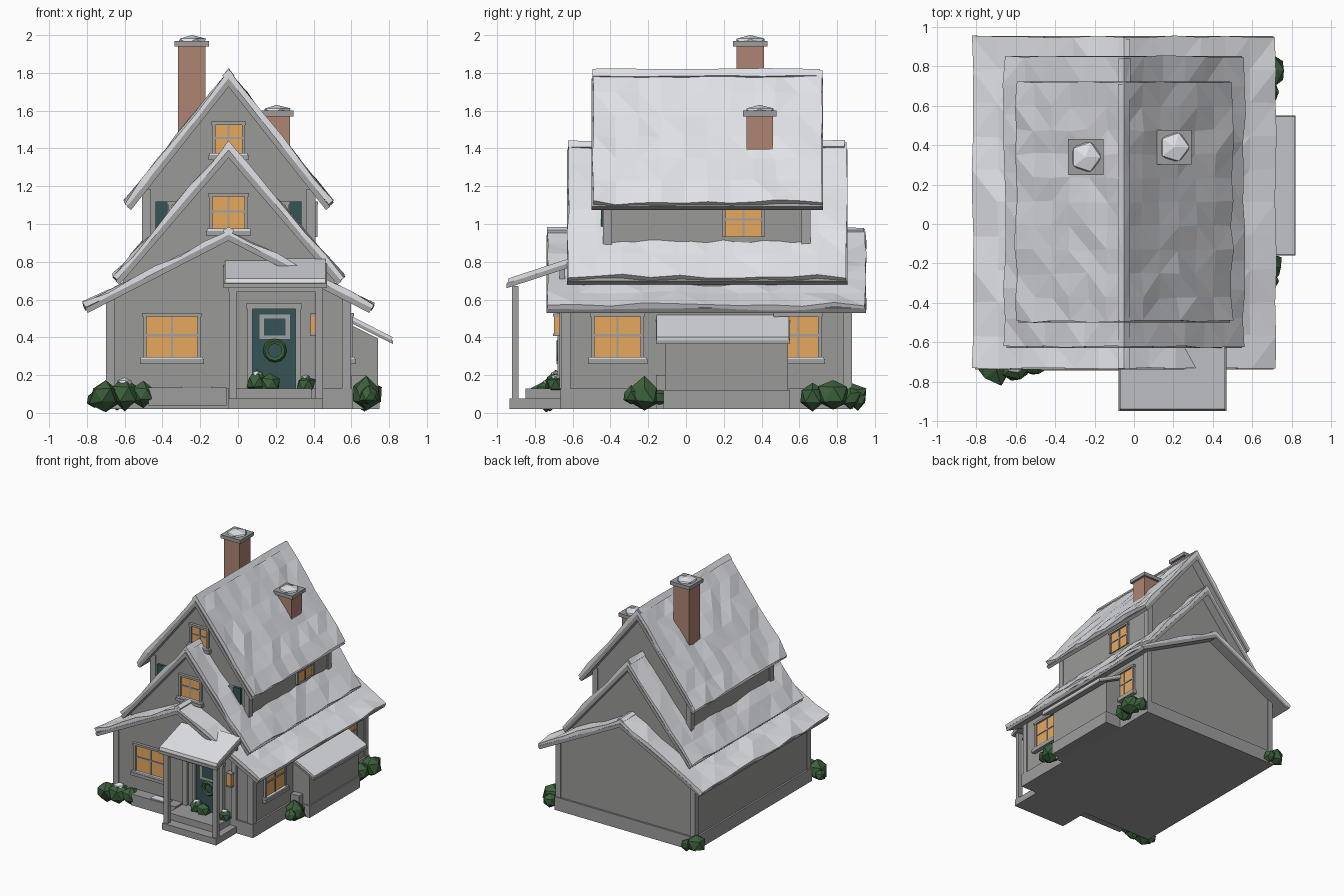
import bpy, bmesh, math, random
from mathutils import Vector

if "Cube" in bpy.data.objects:
    bpy.data.objects.remove(bpy.data.objects["Cube"])
random.seed(4)
CX = -0.05  # ridge line of all three gables


def mat(name, r, g, b):
    m = bpy.data.materials.new(name)
    m.diffuse_color = (r, g, b, 1)
    m.use_nodes = True
    m.node_tree.nodes["Principled BSDF"].inputs["Base Color"].default_value = m.diffuse_color
    return m


SNOW = mat("snow", 0.78, 0.79, 0.83)
WALL = mat("wall grey", 0.32, 0.32, 0.31)
TRIM = mat("trim grey", 0.36, 0.36, 0.36)
STONE = mat("stone grey", 0.34, 0.34, 0.34)
BRICK = mat("brick", 0.42, 0.23, 0.17)
GLOW = mat("window glow", 0.92, 0.45, 0.13)
TEAL = mat("door teal", 0.038, 0.088, 0.095)
LEAF = mat("leaf green", 0.045, 0.12, 0.045)


def finish(name, bm, m):
    bmesh.ops.recalc_face_normals(bm, faces=bm.faces)
    me = bpy.data.meshes.new(name)
    bm.to_mesh(me)
    bm.free()
    me.materials.append(m)
    ob = bpy.data.objects.new(name, me)
    bpy.context.collection.objects.link(ob)
    return ob


def prism(name, pts, axis, a0, a1, m):
    """Extrude a 2D profile along x (pts = y,z) or along y (pts = x,z)."""
    bm = bmesh.new()
    put = (lambda p, a: (a, p[0], p[1])) if axis == "x" else (lambda p, a: (p[0], a, p[1]))
    lo = [bm.verts.new(put(p, a0)) for p in pts]
    hi = [bm.verts.new(put(p, a1)) for p in pts]
    bm.faces.new(lo)
    bm.faces.new(hi)
    n = len(pts)
    for i in range(n):
        j = (i + 1) % n
        bm.faces.new((lo[i], lo[j], hi[j], hi[i]))
    return finish(name, bm, m)


def box(name, x0, x1, y0, y1, z0, z1, m):
    return prism(name, [(x0, z0), (x1, z0), (x1, z1), (x0, z1)], "y", y0, y1, m)


def plate(name, face, u0, u1, z0, z1, d0, d1, m):
    """Box on a wall; face = (axis, wall position, outward sign)."""
    ax, p, s = face
    a, b = sorted((p + s * d0, p + s * d1))
    if ax == "y":
        return box(name, u0, u1, a, b, z0, z1, m)
    return box(name, a, b, u0, u1, z0, z1, m)


def window(name, face, u0, u1, z0, z1, sill=True):
    f, t = 0.018, 0.006
    c, zc = (u0 + u1) / 2, z0 + (z1 - z0) * 0.55
    plate(name + "_glass", face, u0, u1, z0, z1, -0.005, 0.008, GLOW)
    for k, u in enumerate((u0 - f, u1)):
        plate(f"{name}_side_{k}", face, u, u + f, z0, z1, -0.005, 0.02, TRIM)
    plate(name + "_head", face, u0 - f - .005, u1 + f + .005, z1, z1 + f, -0.005, 0.024, TRIM)
    plate(name + "_bar_v", face, c - t, c + t, z0, z1, 0, 0.014, TRIM)
    plate(name + "_bar_h", face, u0, u1, zc - t, zc + t, 0, 0.014, TRIM)
    if sill:
        plate(name + "_sill", face, u0 - .035, u1 + .035, z0 - .032, z0 - .006, -0.005, 0.035, TRIM)
        plate(name + "_sill_snow", face, u0 - .03, u1 + .03, z0 - .006, z0 + .006, -0.005, 0.03, SNOW)


def roof(name, zr, w, ze, y0, y1, t, m, jit=0.0, nu=1, ny=1):
    """Chevron slab swept along y; the top surface may be lumpy."""
    th = math.atan2(zr - ze, w)
    s, c = math.sin(th), math.cos(th)
    bm = bmesh.new()
    top, bot = [], []
    for j in range(ny + 1):
        y = y0 + (y1 - y0) * j / ny
        rt, rb = [], []
        for i in range(-nu, nu + 1):
            a = i / nu
            n = Vector((math.copysign(s, a) if i else 0, 0, c if i else 1))
            d = n * random.uniform(-jit, jit)
            dy = random.uniform(-jit, jit) * 0.6
            sag = Vector((0, 0, random.uniform(-jit, jit))) if abs(i) == nu else Vector()
            rt.append(bm.verts.new(Vector((CX + a * w, y + dy, zr - abs(a) * (zr - ze))) + d + sag))
            zb = zr - t / c
            rb.append(bm.verts.new(Vector((CX + a * (w - t * s), y + dy, zb - abs(a) * (zb - ze + t * c))) + sag))
        top.append(rt)
        bot.append(rb)
    k = 2 * nu
    for j in range(ny):
        for i in range(k):
            for g in (top, bot):
                bm.faces.new((g[j][i], g[j][i + 1], g[j + 1][i + 1], g[j + 1][i]))
        for i in (0, k):
            bm.faces.new((top[j][i], top[j + 1][i], bot[j + 1][i], bot[j][i]))
    for j in (0, ny):
        for i in range(k):
            bm.faces.new((top[j][i], top[j][i + 1], bot[j][i + 1], bot[j][i]))
    bmesh.ops.triangulate(bm, faces=bm.faces)
    return finish(name, bm, m)


def lump(name, x, y, z, rx, ry, rz, m, jit=0.18):
    bm = bmesh.new()
    bmesh.ops.create_icosphere(bm, subdivisions=1, radius=1)
    for v in bm.verts:
        v.co *= 1 + random.uniform(-jit, jit)
        v.co = Vector((x + v.co.x * rx, y + v.co.y * ry, z + v.co.z * rz))
    return finish(name, bm, m)


# Three nested gables: walls, roof boards, lumpy snow, ridge caps, corner posts
# name, wall half width, z0, apex, wall y0, y1 | roof ridge, half width, eave, y0, y1
gables = [
    ("lower", 0.64, 0.12, 0.925, -0.65, 0.87, 0.97, 0.77, 0.575, -0.735, 0.95),
    ("middle", 0.56, 0.55, 1.37, -0.55, 0.78, 1.43, 0.61, 0.72, -0.625, 0.85),
    ("upper", 0.45, 0.70, 1.745, -0.43, 0.65, 1.81, 0.55, 1.115, -0.495, 0.72),
]
for nm, hw, z0, za, wy0, wy1, zr, w, ze, ry0, ry1 in gables:
    m = (zr - ze) / w
    zs = za - hw * m
    prism(nm + "_walls", [(CX - hw, z0), (CX + hw, z0), (CX + hw, zs), (CX, za), (CX - hw, zs)], "y", wy0, wy1, WALL)
    c = 1 / math.hypot(1, m)
    dz = 0.024 / c
    roof(nm + "_roof_boards", zr - dz, w - .012, ze - dz + .012 * m, ry0 - .004, ry1 + .004, 0.028, TRIM)
    roof(nm + "_roof_snow", zr, w, ze, ry0, ry1, 0.026, SNOW, 0.011, 6, 10)
    roof(nm + "_ridge_snow", zr + .012, 0.03, zr + .012 - .03 * m, ry0, ry1 - .01, 0.02, SNOW, 0.003, 1, 8)
    if nm != "middle":
        for sx in (-1, 1):
            for yy, sy in ((wy0, -1), (wy1, 1)):
                px, py = CX + sx * (hw - .015), yy - sy * .015
                box(nm + "_corner_post", px - .024, px + .024, py - .024, py + .024, z0, zs + .005, TRIM)

# Foundation, front ledge and porch steps
box("foundation", -0.705, 0.605, -0.665, 0.885, 0.02, 0.13, STONE)
box("front_ledge", -0.475, -0.06, -0.745, -0.65, 0.04, 0.135, STONE)
box("porch_step_low", -0.05, 0.45, -0.935, -0.65, 0.02, 0.075, STONE)
box("porch_step_high", -0.05, 0.39, -0.85, -0.65, 0.07, 0.13, STONE)
box("ledge_snow", -0.3, -0.14, -0.735, -0.67, 0.133, 0.143, SNOW)

# Porch roof, beam and posts
prism("porch_roof_board", [(-0.95, .66), (-0.63, .765), (-0.63, .79), (-0.95, .685)], "x", -0.078, 0.47, TRIM)
prism("porch_roof_snow", [(-0.945, .687), (-0.62, .793), (-0.62, .817), (-0.94, .712)], "x", -0.07, 0.463, SNOW)
box("porch_beam", -0.05, 0.45, -0.92, -0.89, 0.64, 0.672, TRIM)
for k, x in enumerate((-0.027, 0.43)):
    box(f"porch_post_{k}", x - .02, x + .02, -0.922, -0.887, 0.07, 0.67, TRIM)
    box(f"porch_wall_post_{k}", x - .02, x + .02, -0.67, -0.64, 0.13, 0.77, TRIM)

# Side lean-to
prism("lean_to_walls", [(0.58, .02), (0.74, .02), (0.74, .395), (0.58, .475)], "y", -0.11, 0.54, WALL)
box("lean_to_base", 0.58, 0.75, -0.12, 0.55, 0.02, 0.12, STONE)
prism("lean_to_roof_board", [(0.58, .485), (0.82, .365), (0.82, .382), (0.58, .502)], "y", -0.16, 0.55, TRIM)
prism("lean_to_roof_snow", [(0.58, .502), (0.815, .384), (0.818, .402), (0.58, .522)], "y", -0.155, 0.545, SNOW)
box("log_stack", 0.6, 0.68, -0.16, -0.11, 0.02, 0.2, STONE)

# Windows
front = ("y", -0.65, -1)
mid_front, top_front = ("y", -0.55, -1), ("y", -0.43, -1)
right, top_right = ("x", 0.59, 1), ("x", 0.40, 1)
window("front_window", front, -0.485, -0.215, 0.29, 0.51)
window("middle_window", mid_front, -0.135, 0.035, 0.97, 1.145)
window("attic_window", top_front, -0.12, 0.02, 1.37, 1.525)
window("right_window_front", right, -0.485, -0.24, 0.29, 0.51)
window("right_window_back", right, 0.485, 0.70, 0.29, 0.51)
window("upper_right_window", top_right, 0.21, 0.40, 0.93, 1.10, False)
for s in (-1, 1):
    c = CX + s * 0.22
    window(f"upper_front_window_{s}", top_front, c - .08, c + .08, 0.95, 1.10, False)
    e = CX + s * 0.355
    plate("shutter", top_front, e - .032, e + .032, 0.93, 1.12, -0.005, 0.02, TEAL)

# Door with pane, wreath and lantern
plate("door", front, 0.075, 0.305, 0.13, 0.55, -0.005, 0.012, TEAL)
for k, x in enumerate((0.05, 0.305)):
    plate(f"door_jamb_{k}", front, x, x + .028, 0.13, 0.56, -0.005, 0.03, TRIM)
plate("door_head", front, 0.045, 0.34, 0.55, 0.58, -0.005, 0.035, TRIM)
plate("door_pane_frame", front, 0.115, 0.275, 0.39, 0.52, 0.01, 0.018, TRIM)
plate("door_pane", front, 0.138, 0.252, 0.41, 0.50, 0.017, 0.022, TEAL)
bpy.ops.mesh.primitive_torus_add(major_segments=12, minor_segments=5, major_radius=0.048, minor_radius=0.015,
                                 location=(0.195, -0.672, 0.33), rotation=(math.pi / 2, 0, 0))
wreath = bpy.context.object
wreath.name = "door_wreath"
wreath.data.materials.append(LEAF)
for p in wreath.data.polygons:
    p.use_smooth = False
plate("lantern_glass", front, 0.385, 0.425, 0.42, 0.51, 0.01, 0.05, GLOW)
plate("lantern_top", front, 0.38, 0.43, 0.51, 0.525, -0.005, 0.055, TRIM)
plate("lantern_foot", front, 0.38, 0.43, 0.408, 0.42, -0.005, 0.055, TRIM)

# Chimneys with stone caps and snow
for k, (x, y, z0, z1, r) in enumerate(((-0.245, 0.34, 1.4, 1.945, 0.073), (0.205, 0.39, 1.35, 1.575, 0.07))):
    box(f"chimney_{k}", x - r, x + r, y - r, y + r, z0, z1, BRICK)
    q = r + .018
    box(f"chimney_cap_{k}", x - q, x + q, y - q, y + q, z1 - .005, z1 + .025, STONE)
    lump(f"chimney_snow_{k}", x, y, z1 + .022, q * .95, q * .95, 0.033, SNOW, 0.02)

# Bushes: x, y, z, radius; the first of each cluster carries snow
bushes = [(-0.70, -0.74, .09, .085), (-0.60, -0.72, .10, .08), (-0.50, -0.71, .10, .07), (-0.76, -0.70, .07, .05),
          (0.10, -0.69, .165, .055), (0.17, -0.70, .155, .055), (0.36, -0.69, .15, .05),
          (0.68, -0.22, .10, .085), (0.69, -0.29, .09, .05), (0.67, -0.14, .08, .05),
          (0.69, 0.78, .10, .085), (0.67, 0.67, .09, .08), (0.66, 0.87, .08, .06),
          (-0.71, 0.88, .09, .075), (-0.64, 0.91, .07, .05)]
for k, (x, y, z, r) in enumerate(bushes):
    lump(f"bush_{k}", x, y, z, r, r, min(r, z - .008), LEAF)
    if k in (1, 4, 6):
        lump(f"bush_snow_{k}", x, y, z + r * .75, r * .55, r * .55, r * .3, SNOW)
